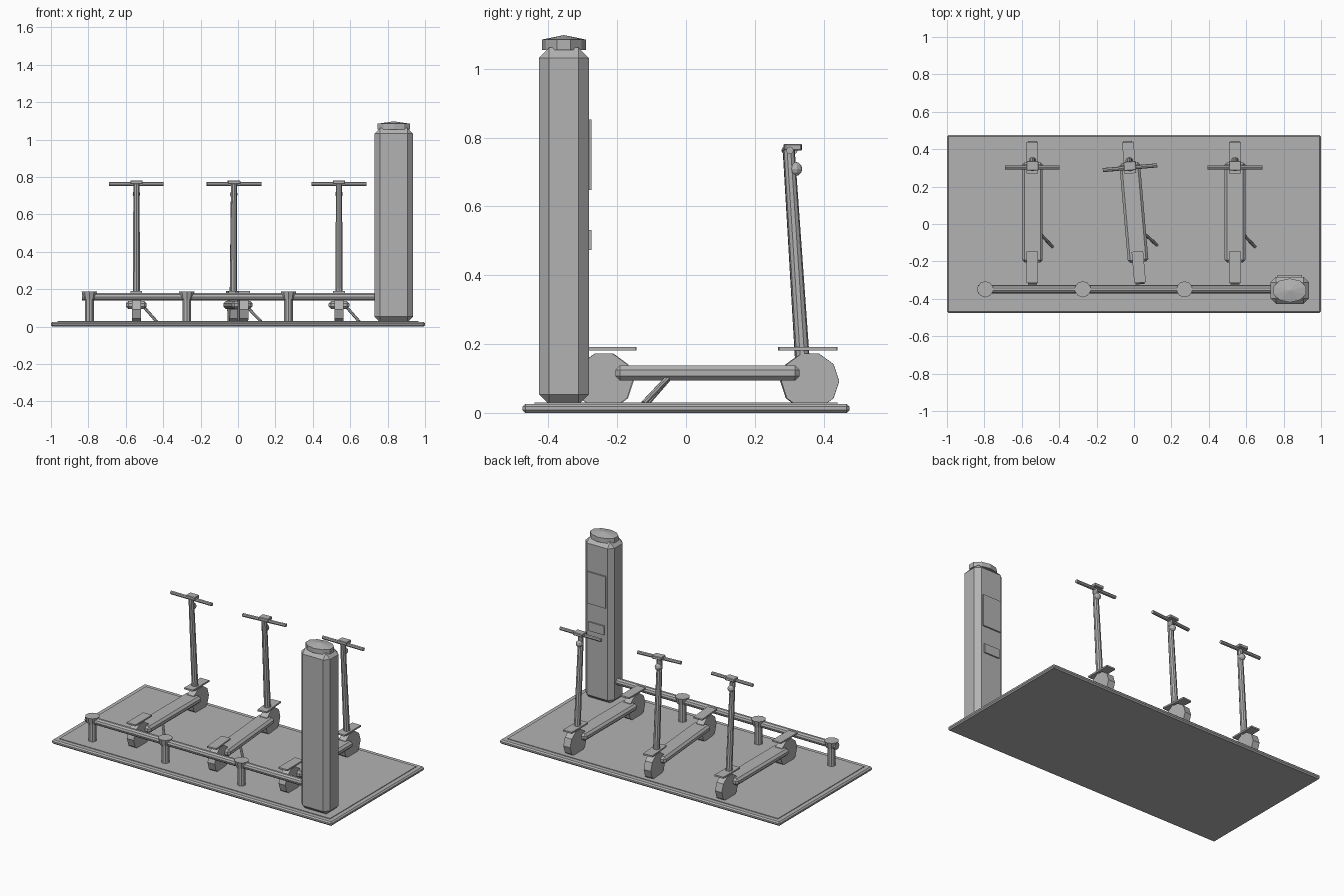
import bpy, bmesh, math
from mathutils import Matrix, Vector

if "Cube" in bpy.data.objects:
    bpy.data.objects.remove(bpy.data.objects["Cube"])

grey = bpy.data.materials.new("plain_grey")
grey.diffuse_color = (0.45, 0.45, 0.45, 1)
grey.use_nodes = True
grey.node_tree.nodes["Principled BSDF"].inputs["Base Color"].default_value = grey.diffuse_color


def finish(name, bm, place=None):
    if place:
        bm.transform(place)
    bmesh.ops.recalc_face_normals(bm, faces=bm.faces)
    mesh = bpy.data.meshes.new(name)
    bm.to_mesh(mesh)
    bm.free()
    mesh.materials.append(grey)
    obj = bpy.data.objects.new(name, mesh)
    bpy.context.collection.objects.link(obj)
    return obj


def box(name, lo, hi, bevel=0, place=None):
    lo, hi = Vector(lo), Vector(hi)
    bm = bmesh.new()
    bmesh.ops.create_cube(bm, size=1)
    bm.transform(Matrix.Translation((lo + hi) / 2) @ Matrix.Diagonal((*(hi - lo), 1)))
    if bevel:
        bmesh.ops.bevel(bm, geom=bm.edges[:], offset=bevel, segments=1, affect='EDGES')
    return finish(name, bm, place)


def rod(name, a, b, r1, r2=None, sides=10, place=None):
    a, b = Vector(a), Vector(b)
    d = b - a
    bm = bmesh.new()
    bmesh.ops.create_cone(bm, cap_ends=True, segments=sides, radius1=r1,
                          radius2=r1 if r2 is None else r2, depth=d.length)
    if abs(d.x) > 0.999 * d.length:
        turn = Matrix.Rotation(math.pi / 2, 4, 'Y')
    else:
        turn = d.to_track_quat('Z', 'Y').to_matrix().to_4x4()
    bm.transform(Matrix.Translation((a + b) / 2) @ turn)
    return finish(name, bm, place)


# Ground slab with a raised inner plate
box("base_slab", (-1, -0.475, 0), (1, 0.475, 0.026), 0.008)
box("base_plate", (-0.965, -0.44, 0.02), (0.965, 0.44, 0.03))

# Kiosk column, back panels and shallow pointed cap
KX, KY = 0.833, -0.355
box("kiosk_body", (KX - 0.103, KY - 0.0725, 0.024), (KX + 0.103, KY + 0.0725, 1.062), 0.03)
box("kiosk_screen", (KX - 0.065, KY + 0.06, 0.648), (KX + 0.065, KY + 0.081, 0.853))
box("kiosk_reader", (KX - 0.055, KY + 0.06, 0.473), (KX + 0.055, KY + 0.081, 0.531))
oval = Matrix.Translation((KX, KY, 0)) @ Matrix.Diagonal((0.092, 0.064, 1, 1))
rod("kiosk_cap", (0, 0, 1.055), (0, 0, 1.085), 1, place=oval)
rod("kiosk_cap_top", (0, 0, 1.085), (0, 0, 1.098), 1, 0, place=oval)

# Docking rail on posts with flared collars
RY = -0.349
rod("dock_rail", (-0.835, RY, 0.16), (0.80, RY, 0.16), 0.022)
for x in (-0.795, -0.274, 0.27):
    rod("rail_post", (x, RY, 0.025), (x, RY, 0.16), 0.025)
    rod("rail_collar", (x, RY, 0.145), (x, RY, 0.187), 0.033, 0.043)


def scooter(x, angle):
    p = Matrix.Translation((x, 0, 0)) @ Matrix.Rotation(math.radians(angle), 4, 'Z')
    # Wheels with flat fenders above
    for end, y in (("front", 0.361), ("rear", -0.239)):
        rod(end + "_wheel", (-0.024, y, 0.092), (0.024, y, 0.092), 0.084, place=p)
        mid = y - 0.006 if end == "front" else y + 0.008
        box(end + "_fender", (-0.031, mid - 0.084, 0.181), (0.031, mid + 0.084, 0.191), place=p)
    # Deck and kickstand
    box("deck", (-0.055, -0.205, 0.094), (0.055, 0.33, 0.138), 0.013, p)
    rod("kickstand", (0.04, -0.05, 0.105), (0.108, -0.123, 0.028), 0.008, sides=8, place=p)
    # Stem, handlebar, display and lamp
    rod("stem", (0, 0.341, 0.12), (0, 0.299, 0.765), 0.021, 0.017, place=p)
    rod("handlebar", (-0.146, 0.302, 0.763), (0.146, 0.302, 0.763), 0.011, sides=8, place=p)
    box("display", (-0.033, 0.287, 0.762), (0.033, 0.336, 0.782), 0.003, p)
    bm = bmesh.new()
    bmesh.ops.create_uvsphere(bm, u_segments=10, v_segments=6, radius=0.021)
    bm.transform(Matrix.Translation((0, 0.317, 0.709)))
    finish("lamp", bm, p)


for x, angle in ((-0.543, 0), (0.005, 5), (0.54, 0)):
    scooter(x, angle)
